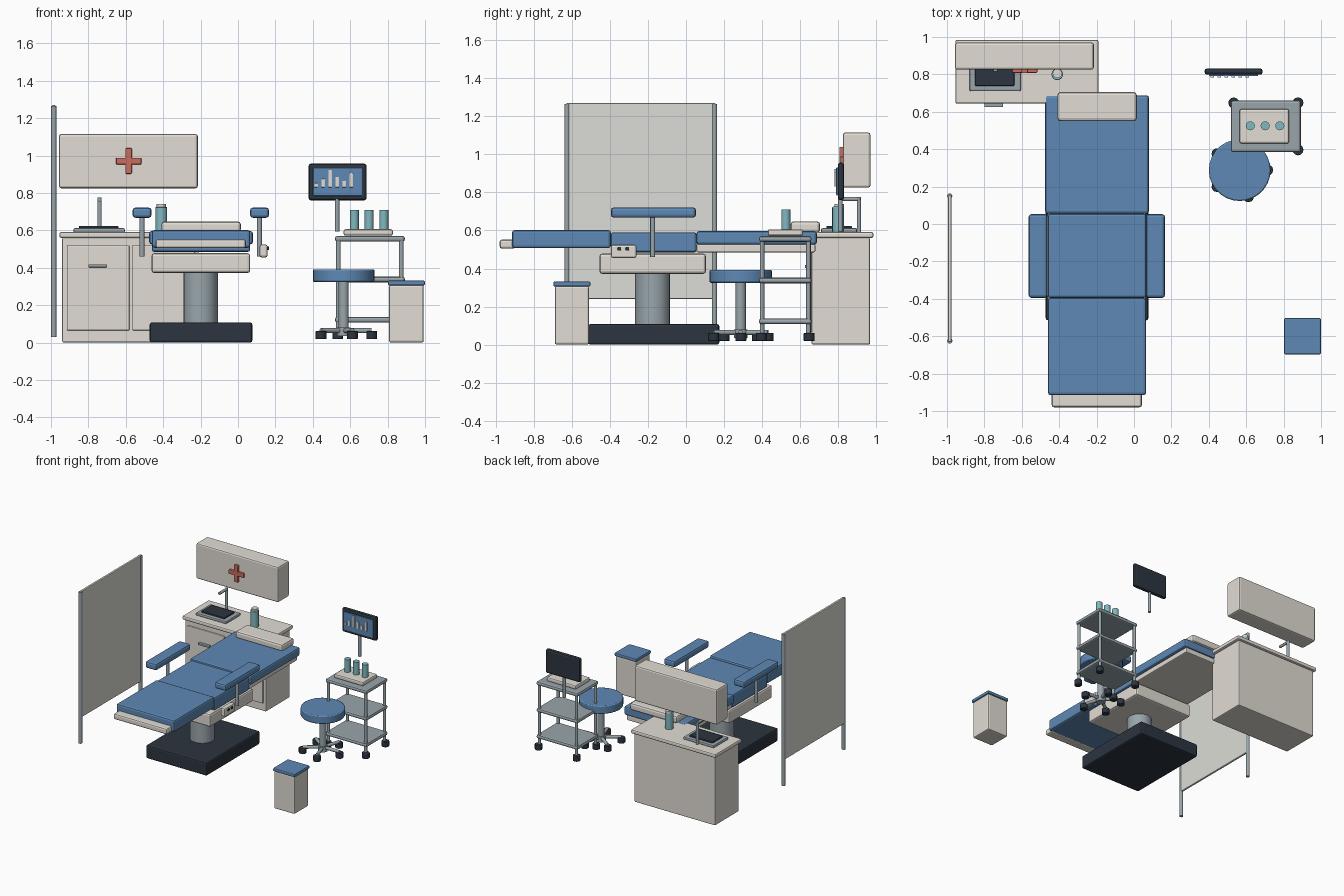
import bpy, math
from mathutils import Vector

if "Cube" in bpy.data.objects:
    bpy.data.objects.remove(bpy.data.objects["Cube"])

# Palette
def mat(name, r, g, b):
    m = bpy.data.materials.new(name)
    m.diffuse_color = (r, g, b, 1)
    m.use_nodes = True
    m.node_tree.nodes["Principled BSDF"].inputs["Base Color"].default_value = m.diffuse_color
    return m

WHITE = mat("off_white", .76, .72, .66)
BLUE = mat("vinyl_blue", .11, .25, .46)
DARK = mat("dark_slate", .025, .035, .05)
GREY = mat("steel", .32, .38, .41)
TEAL = mat("teal", .22, .48, .53)
RED = mat("red", .60, .15, .11)
FABRIC = mat("screen_fabric", .72, .72, .68)


def finish(o, name, m):
    o.name = name
    o.data.materials.append(m)
    return o


def smooth(o):
    bpy.ops.object.select_all(action='DESELECT')
    o.select_set(True)
    bpy.context.view_layer.objects.active = o
    bpy.ops.object.shade_smooth_by_angle(angle=math.radians(35))


def box(name, m, x0, x1, y0, y1, z0, z1, bevel=.008):
    """Bevelled box given by its extents."""
    bpy.ops.mesh.primitive_cube_add(size=1)
    o = finish(bpy.context.object, name, m)
    size = Vector((x1 - x0, y1 - y0, z1 - z0))
    for v in o.data.vertices:
        v.co = v.co * size
    o.location = ((x0 + x1) / 2, (y0 + y1) / 2, (z0 + z1) / 2)
    if bevel:
        b = o.modifiers.new("bevel", 'BEVEL')
        b.width = min(bevel, min(size) * .45)
        b.segments = 2
    return o


def rod(name, m, a, b, r, sides=16, bevel=0):
    """Cylinder between two points."""
    a, b = Vector(a), Vector(b)
    d = b - a
    bpy.ops.mesh.primitive_cylinder_add(vertices=sides, radius=r, depth=d.length)
    o = finish(bpy.context.object, name, m)
    o.location = (a + b) / 2
    o.rotation_euler = d.to_track_quat('Z', 'Y').to_euler()
    smooth(o)
    if bevel:
        mod = o.modifiers.new("bevel", 'BEVEL')
        mod.width, mod.segments, mod.limit_method = bevel, 2, 'ANGLE'
    return o


def post(name, m, x, y, z0, z1, r, sides=16, bevel=0):
    return rod(name, m, (x, y, z0), (x, y, z1), r, sides, bevel)


# Privacy screen
for i, y in enumerate((-.625, .15)):
    post(f"screen_post_{i}", GREY, -.985, y, .03, 1.265, .014)
box("screen_panel", FABRIC, -.994, -.976, -.63, .155, .24, 1.27, .005)

# Base cabinet with counter, doors and handles
box("cabinet_body", WHITE, -.94, -.21, .66, .968, 0, .562)
box("counter_top", WHITE, -.955, -.19, .643, .985, .56, .592, .01)
for i, x in enumerate((-.915, -.565)):
    box(f"cabinet_door_{i}", WHITE, x, x + .335, .648, .665, .065, .52, .006)
    cx = x + .165
    box(f"door_handle_{i}", GREY, cx - .05, cx + .05, .625, .65, .402, .418, .004)

# Sink and tap
box("sink_rim", GREY, -.88, -.605, .71, .90, .588, .612)
box("sink_basin", DARK, -.85, -.64, .738, .872, .605, .624, .005)
post("tap_post", GREY, -.74, .91, .59, .775, .011)
rod("tap_spout", GREY, (-.74, .915, .765), (-.74, .815, .765), .011)

# Soap bottle
post("soap_bottle", TEAL, -.41, .80, .59, .725, .031, 16, .004)
post("soap_cap", WHITE, -.41, .805, .722, .74, .025)

# Wall cabinet with cross
box("wall_cabinet", WHITE, -.957, -.215, .825, .97, .825, 1.115, .012)
box("cross_bar", RED, -.652, -.517, .808, .83, .952, .988, .005)
box("cross_upright", RED, -.602, -.568, .806, .83, .902, 1.04, .005)

# Treatment chair: base, lift column and frame
box("chair_base", DARK, -.472, .077, -.515, .175, 0, .108, .012)
post("lift_column", GREY, -.2, -.175, .1, .38, .092, 20)
box("seat_frame", WHITE, -.462, .065, -.455, .105, .372, .478, .014)

# Upholstery
box("seat_cushion", BLUE, -.46, .065, -.395, .055, .485, .59, .012)
box("back_cushion", BLUE, -.475, .08, .055, .688, .525, .597, .014)
box("back_plate", WHITE, -.455, .06, .055, .68, .485, .528, .008)
box("leg_cushion", BLUE, -.46, .065, -.915, -.395, .507, .602, .014)
box("foot_plate", WHITE, -.44, .042, -.98, -.895, .505, .552, .012)
box("pillow", WHITE, -.41, .015, .55, .705, .588, .648, .016)

# Armrests
for side, x in (("left", -.513), ("right", .115)):
    box(f"armrest_{side}", BLUE, x - .051, x + .051, -.395, .053, .667, .722, .016)
    post(f"armrest_post_{side}", GREY, x, -.175, .46, .68, .013)

# Control box
box("control_box", WHITE, .115, .158, -.395, -.26, .455, .525, .012)
for i, y in enumerate((-.35, -.308)):
    box(f"control_button_{i}", DARK, .15, .166, y - .009, y + .009, .495, .513, .003)


def caster(name, x, y):
    post(name, DARK, x, y, .018, .062, .029, 12, .004)


# Stool with five-star base
SX, SY = .565, .288
post("stool_seat", BLUE, SX, SY, .325, .392, .165, 28, .008)
post("stool_column", GREY, SX, SY, .04, .33, .027)
post("stool_hub", GREY, SX, SY, .035, .08, .036)
for i in range(5):
    a = math.tau * i / 5
    x, y = SX + .15 * math.cos(a), SY + .15 * math.sin(a)
    rod(f"stool_leg_{i}", GREY, (SX, SY, .064), (x, y, .064), .013)
    caster(f"stool_caster_{i}", x, y)

# Trolley: shelves, corner posts and casters
TX, TY = .705, .522
for i, z in enumerate((.107, .322, .54)):
    box(f"trolley_shelf_{i}", GREY, TX - .187, TX + .187, TY - .138, TY + .138, z, z + .03, .012)
for i, (sx, sy) in enumerate(((-1, -1), (1, -1), (-1, 1), (1, 1))):
    x, y = TX + sx * .168, TY + sy * .122
    post(f"trolley_post_{i}", GREY, x, y, .055, .565, .012)
    caster(f"trolley_caster_{i}", x + sx * .004, y + sy * .004)

# Instrument tray with cups
box("tray", WHITE, .565, .828, .43, .615, .572, .606, .01)
for i in range(3):
    post(f"cup_{i}", TEAL, .622 + .079 * i, .525, .60, .71, .024)

# Monitor with bar chart
box("monitor_case", DARK, .377, .688, .798, .832, .76, .957, .014)
box("monitor_screen", BLUE, .402, .664, .79, .80, .785, .932, .003)
for i, h in enumerate((.022, .046, .094, .056, .034, .076)):
    x = .418 + .0375 * i
    box(f"chart_bar_{i}", WHITE, x - .009, x + .009, .782, .795, .83, .83 + h, .002)
post("monitor_pole", GREY, .53, .812, .595, .77, .012)

# Waste bin
box("bin_body", WHITE, .808, .993, -.69, -.51, 0, .308, .01)
box("bin_lid", BLUE, .802, 1.0, -.697, -.503, .305, .332, .008)
